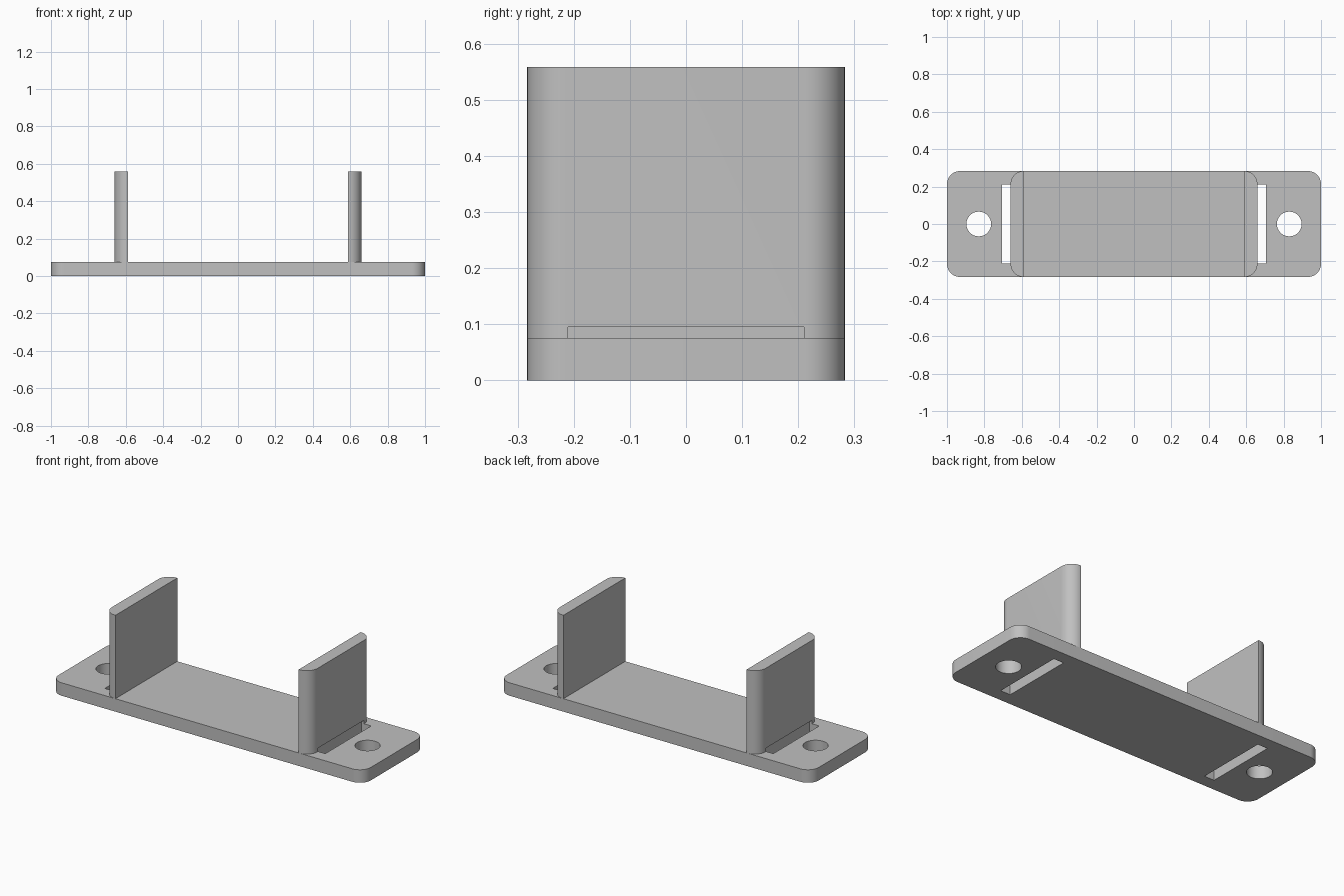
import bpy, bmesh
from math import sin, cos, pi, radians

cube = bpy.data.objects.get("Cube")
if cube:
    bpy.data.objects.remove(cube, do_unlink=True)

HALF_L, HALF_W, CORNER = 1.0, 0.283, 0.07
PLATE_TOP, WALL_TOP = 0.075, 0.558
WALL_IN, WALL_OUT = 0.587, 0.66

grey = bpy.data.materials.new("plain grey")
grey.use_nodes = True
colour = (0.53, 0.53, 0.53, 1)
grey.diffuse_color = colour
grey.node_tree.nodes["Principled BSDF"].inputs["Base Color"].default_value = colour


def arc(cx, cy, r, start, sweep, steps):
    return [(cx + r * cos(start + sweep * i / steps),
             cy + r * sin(start + sweep * i / steps)) for i in range(steps + 1)]


def extrude(name, outline, z0, z1):
    """Solid prism from a flat outline."""
    bm = bmesh.new()
    face = bm.faces.new([bm.verts.new((x, y, z0)) for x, y in outline])
    top = bmesh.ops.extrude_face_region(bm, geom=[face])["geom"]
    bmesh.ops.translate(bm, vec=(0, 0, z1 - z0),
                        verts=[v for v in top if isinstance(v, bmesh.types.BMVert)])
    bmesh.ops.recalc_face_normals(bm, faces=bm.faces)
    mesh = bpy.data.meshes.new(name)
    bm.to_mesh(mesh)
    bm.free()
    mesh.materials.append(grey)
    ob = bpy.data.objects.new(name, mesh)
    bpy.context.collection.objects.link(ob)
    return ob


def activate(ob):
    bpy.ops.object.select_all(action="DESELECT")
    ob.select_set(True)
    bpy.context.view_layer.objects.active = ob


def cut(ob, cutter):
    mod = ob.modifiers.new("cut", "BOOLEAN")
    mod.operation, mod.solver, mod.object = "DIFFERENCE", "EXACT", cutter
    activate(ob)
    bpy.ops.object.modifier_apply(modifier=mod.name)


# Base plate with rounded corners
cx, cy = HALF_L - CORNER, HALF_W - CORNER
outline = []
for i, (sx, sy) in enumerate([(1, 1), (-1, 1), (-1, -1), (1, -1)]):
    outline += arc(sx * cx, sy * cy, CORNER, i * pi / 2, pi / 2, 12)
plate = extrude("base_plate", outline, 0, PLATE_TOP)

parts, cutters = [plate], []
for side, s in (("left", 1), ("right", -1)):
    # Upright wall, rounded on its outer vertical edges
    wx = WALL_OUT - CORNER
    shape = ([(WALL_IN, -HALF_W)] + arc(wx, -cy, CORNER, -pi / 2, pi / 2, 12)
             + arc(wx, cy, CORNER, 0, pi / 2, 12) + [(WALL_IN, HALF_W)])
    wall = extrude(side + "_wall", [(s * x, y) for x, y in shape], PLATE_TOP, WALL_TOP)
    parts.append(wall)

    # Strap slot, which also notches the foot of the wall
    x0, x1, y = 0.643, 0.706, 0.21
    slot = extrude(side + "_slot_cutter",
                   [(s * x0, -y), (s * x1, -y), (s * x1, y), (s * x0, y)], -0.05, 0.095)
    # Screw hole
    hole = extrude(side + "_hole_cutter",
                   arc(s * 0.83, 0, 0.066, 0, 2 * pi, 48)[:-1], -0.05, 0.15)
    cutters += [slot, hole]
    cut(plate, slot)
    cut(plate, hole)
    cut(wall, slot)

for cutter in cutters:
    bpy.data.objects.remove(cutter, do_unlink=True)

for part in parts:
    activate(part)
    bpy.ops.object.shade_smooth_by_angle(angle=radians(30))
